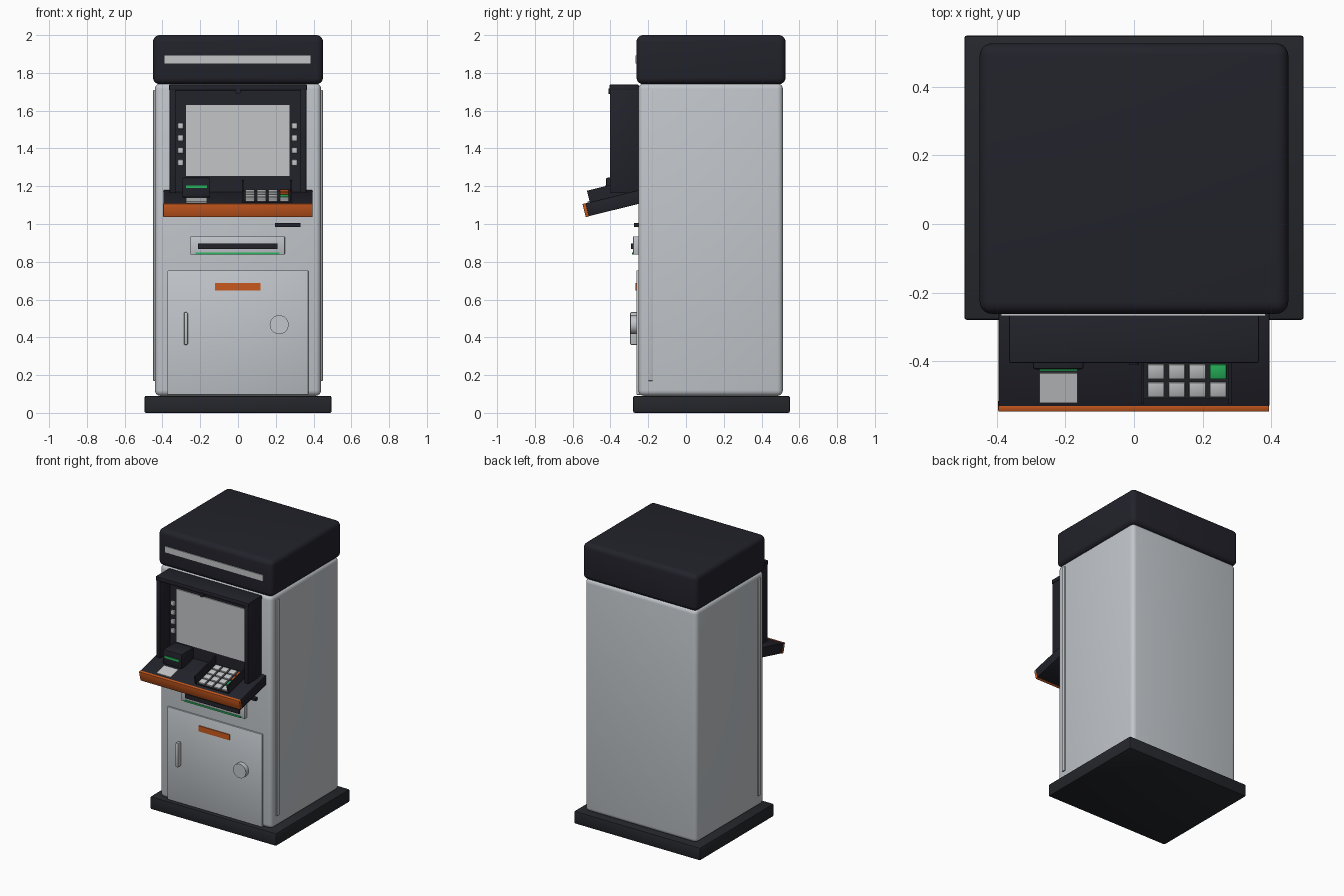
import bpy, bmesh, math
from mathutils import Matrix

old = bpy.data.objects.get("Cube")
if old:
    bpy.data.objects.remove(old, do_unlink=True)


def material(name, rgb):
    m = bpy.data.materials.new(name)
    m.use_nodes = True
    m.diffuse_color = (*rgb, 1)
    m.node_tree.nodes["Principled BSDF"].inputs["Base Color"].default_value = (*rgb, 1)
    return m


SHELL = material("pale grey shell", (0.54, 0.57, 0.60))
SILVER = material("silver", (0.55, 0.56, 0.57))
DARK = material("dark navy", (0.016, 0.016, 0.024))
CHARCOAL = material("charcoal", (0.018, 0.020, 0.025))
ORANGE = material("orange", (0.58, 0.10, 0.013))
GREEN = material("green", (0.02, 0.48, 0.11))


def finish(name, bm, mat, matrix):
    me = bpy.data.meshes.new(name)
    bm.transform(matrix)
    bm.to_mesh(me)
    bm.free()
    me.materials.append(mat)
    ob = bpy.data.objects.new(name, me)
    bpy.context.collection.objects.link(ob)
    bpy.ops.object.select_all(action="DESELECT")
    ob.select_set(True)
    bpy.context.view_layer.objects.active = ob
    bpy.ops.object.shade_smooth_by_angle(angle=math.radians(35))
    return ob


def box(name, xs, ys, zs, mat, bevel=0.0, segs=2, matrix=Matrix()):
    """Box between pairs of limits, with optional rounded edges."""
    bm = bmesh.new()
    bmesh.ops.create_cube(bm, size=1)
    for v in bm.verts:
        for i, (lo, hi) in enumerate((xs, ys, zs)):
            v.co[i] = hi if v.co[i] > 0 else lo
    if bevel:
        bmesh.ops.bevel(bm, geom=bm.edges[:], offset=bevel, segments=segs,
                        profile=0.5, affect="EDGES")
    return finish(name, bm, mat, matrix)


def knob(name, x, z, y0, y1, r, mat):
    """Cylinder pointing forward."""
    bm = bmesh.new()
    bmesh.ops.create_cone(bm, cap_ends=True, segments=32, radius1=r, radius2=r, depth=y1 - y0)
    return finish(name, bm, mat, Matrix.Translation((x, (y0 + y1) / 2, z))
                  @ Matrix.Rotation(math.pi / 2, 4, "X"))


# Cabinet
box("plinth", (-0.495, 0.495), (-0.28, 0.55), (0, 0.09), CHARCOAL, 0.008)
box("cabinet", (-0.44, 0.44), (-0.252, 0.513), (0.09, 1.745), SHELL, 0.03, 4)
box("head", (-0.45, 0.45), (-0.262, 0.527), (1.74, 2.0), DARK, 0.035, 5)
box("head_stripe", (-0.388, 0.384), (-0.268, -0.25), (1.85, 1.892), SILVER)
for side, s in (("left", 1), ("right", -1)):
    box(side + "_trim", sorted((0.43 * s, 0.449 * s)), (-0.202, -0.174), (0.17, 1.71), SHELL, 0.003)

# Screen hood
for side, s in (("left", 1), ("right", -1)):
    box(side + "_hood_wall", sorted((0.33 * s, 0.362 * s)), (-0.403, -0.25), (1.163, 1.735), DARK, 0.004)
box("hood_roof", (-0.365, 0.365), (-0.405, -0.25), (1.708, 1.738), DARK, 0.005)
box("screen_panel", (-0.332, 0.332), (-0.29, -0.25), (1.16, 1.71), DARK)
box("screen", (-0.275, 0.272), (-0.297, -0.28), (1.255, 1.63), SILVER)
for side, x in (("left", 0.299), ("right", -0.304)):
    for i in range(4):
        z = 1.325 + 0.065 * i
        box(f"{side}_screen_button_{i + 1}", (x - 0.015, x + 0.015), (-0.304, -0.28),
            (z - 0.016, z + 0.016), SILVER, 0.003)
knob("camera", 0, 1.703, -0.41, -0.35, 0.015, DARK)

# Sloping shelf: its local frame starts at the front top edge
SLOPE = Matrix.Translation((0, -0.548, 1.105)) @ Matrix.Rotation(math.radians(14), 4, "X")
box("shelf", (-0.395, 0.395), (0.016, 0.31), (-0.07, 0), DARK, 0.003, matrix=SLOPE)
box("shelf_edge", (-0.396, 0.394), (0, 0.018), (-0.071, 0.001), ORANGE, 0.003, matrix=SLOPE)
box("receipt_plate", (-0.276, -0.165), (0.028, 0.118), (0, 0.008), SILVER, matrix=SLOPE)

# Keypad with side guards
box("keypad_base", (0.022, 0.284), (0.04, 0.285), (0, 0.006), CHARCOAL, matrix=SLOPE)
for side, x in (("left", 0.276), ("right", 0.02)):
    box(side + "_keypad_guard", (x, x + 0.009), (0.04, 0.285), (0, 0.063), DARK, matrix=SLOPE)
for row in range(4):
    for col in range(4):
        x, y = 0.064 + 0.0605 * col, 0.07 + 0.054 * row
        mat = (SILVER, GREEN, ORANGE, ORANGE)[row] if col == 3 else SILVER
        box(f"key_{row + 1}_{col + 1}", (x - 0.024, x + 0.024), (y - 0.022, y + 0.022),
            (0.004, 0.018), mat, 0.003, matrix=SLOPE)

# Card reader
box("card_reader", (-0.295, -0.147), (-0.424, -0.28), (1.14, 1.245), DARK, 0.008)
box("card_slot_light", (-0.276, -0.165), (-0.429, -0.41), (1.19, 1.205), GREEN)

# Cash dispenser and receipt slot
box("receipt_slot", (0.195, 0.33), (-0.275, -0.24), (0.985, 1.005), DARK)
box("dispenser_panel", (-0.252, 0.248), (-0.28, -0.24), (0.838, 0.935), SHELL, 0.004)
box("dispenser_slot", (-0.212, 0.21), (-0.29, -0.27), (0.868, 0.898), DARK)
box("dispenser_light", (-0.225, 0.22), (-0.285, -0.27), (0.839, 0.85), GREEN)

# Safe door
box("safe_door", (-0.374, 0.372), (-0.262, -0.24), (0.095, 0.755), SHELL, 0.004)
box("door_label", (-0.122, 0.12), (-0.268, -0.255), (0.648, 0.688), ORANGE)
box("door_handle", (-0.286, -0.266), (-0.296, -0.255), (0.36, 0.533), SILVER, 0.006)
knob("door_dial", 0.218, 0.467, -0.295, -0.255, 0.05, SHELL)
